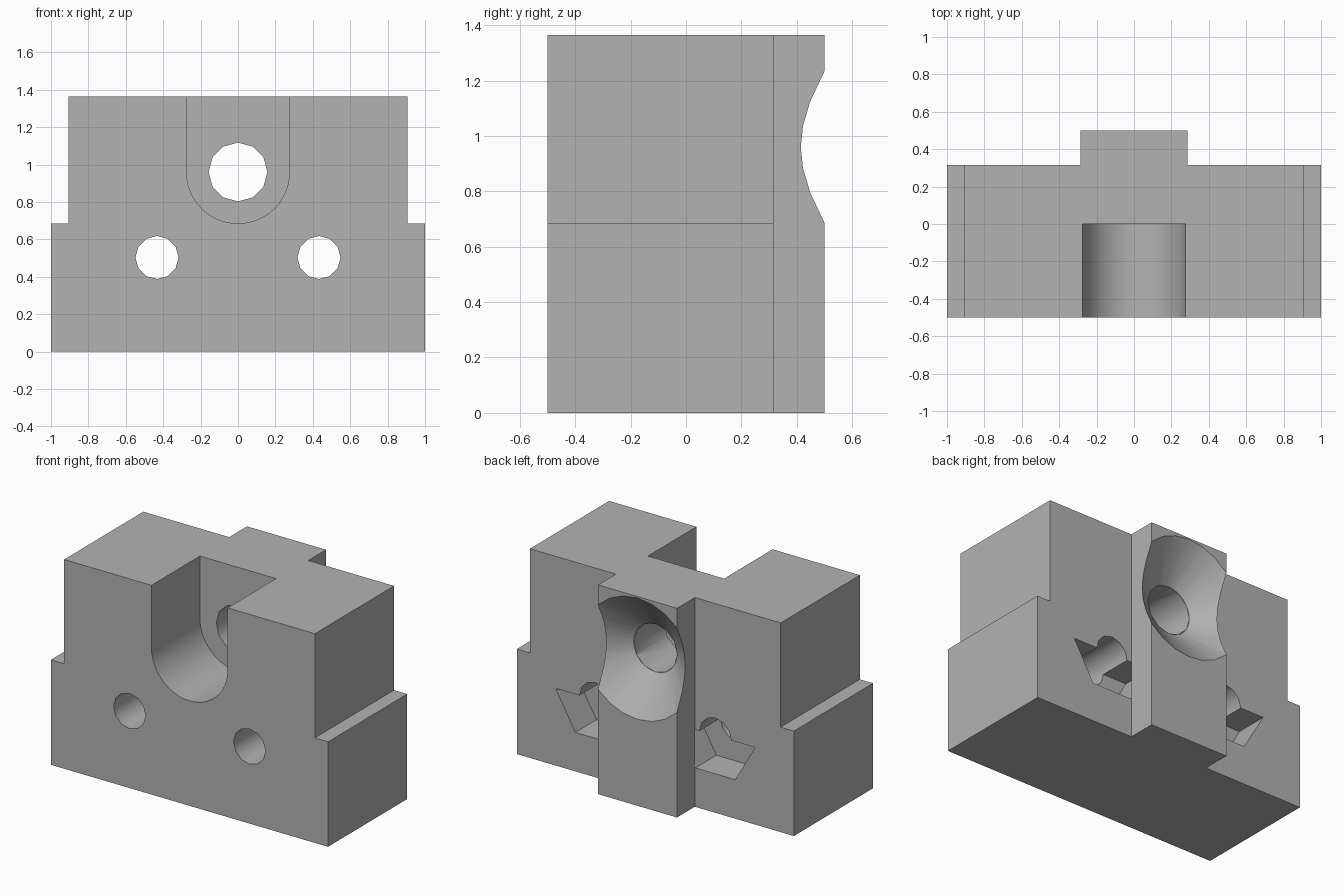
import bpy, bmesh, math
from mathutils import Matrix, Vector

cube = bpy.data.objects.get("Cube")
if cube:
    bpy.data.objects.remove(cube, do_unlink=True)

grey = bpy.data.materials.new("Plain grey")
grey.use_nodes = True
grey.diffuse_color = (0.45, 0.45, 0.45, 1)
grey.node_tree.nodes["Principled BSDF"].inputs["Base Color"].default_value = grey.diffuse_color

FRONT, BACK, REAR = -0.5, 0.316, 0.5   # front face, main back face, rib face
HEIGHT, STEP_Z, BORE_Z = 1.365, 0.685, 0.96
HOLE_X, HOLE_Z = 0.433, 0.503


def finish(bm, name):
    bmesh.ops.recalc_face_normals(bm, faces=bm.faces)
    mesh = bpy.data.meshes.new(name)
    bm.to_mesh(mesh)
    bm.free()
    mesh.materials.append(grey)
    obj = bpy.data.objects.new(name, mesh)
    bpy.context.collection.objects.link(obj)
    return obj


def prism(name, outline, y0, y1):
    """Extrude an outline given in x and z from y0 to y1."""
    bm = bmesh.new()
    face = bm.faces.new([bm.verts.new((x, y0, z)) for x, z in outline])
    moved = bmesh.ops.extrude_face_region(bm, geom=[face])["geom"]
    bmesh.ops.translate(bm, vec=Vector((0, y1 - y0, 0)),
                        verts=[v for v in moved if isinstance(v, bmesh.types.BMVert)])
    return finish(bm, name)


def cone(name, x, z, y0, y1, r0, r1, sides):
    """Round cutter along y; the first rim point lies on the x axis."""
    bm = bmesh.new()
    bmesh.ops.create_cone(bm, cap_ends=True, segments=sides,
                          radius1=r0, radius2=r1, depth=y1 - y0)
    turn = Matrix.Rotation(-math.pi / 2, 4, "X")
    bmesh.ops.transform(bm, verts=bm.verts,
                        matrix=Matrix.Translation((x, (y0 + y1) / 2, z)) @ turn)
    return finish(bm, name)


def arc(x, z, r, start, end, steps):
    angles = [math.radians(start + (end - start) * i / steps) for i in range(steps + 1)]
    return [(x + r * math.cos(a), z + r * math.sin(a)) for a in angles]


def combine(target, tool, operation):
    mod = target.modifiers.new(tool.name, "BOOLEAN")
    mod.operation = operation
    mod.solver = "EXACT"
    mod.object = tool
    bpy.context.view_layer.objects.active = target
    bpy.ops.object.modifier_apply(modifier=mod.name)
    bpy.data.objects.remove(tool, do_unlink=True)


# Stepped main block
half = [(1, 0), (1, STEP_Z), (0.905, STEP_Z), (0.905, HEIGHT)]
block = prism("mounting_block", half + [(-x, z) for x, z in reversed(half)], FRONT, BACK)

# Half-hexagon nut pockets open at the back
for side in (-1, 1):
    pocket = prism("nut_pocket", arc(side * HOLE_X, HOLE_Z, 0.287, 180, 360, 3), 0.1, BACK + 0.1)
    combine(block, pocket, "DIFFERENCE")

# Vertical rib on the back, sunk slightly into the block above the pockets
w = 0.285
rib = prism("rear_rib", [(-w, 0), (w, 0), (w, HEIGHT), (-w, HEIGHT)], BACK, REAR)
combine(block, rib, "UNION")

# Round-bottomed slot in the front
r = 0.275
slot = prism("front_slot", arc(0, BORE_Z, r, 180, 360, 32) + [(r, HEIGHT + 0.1), (-r, HEIGHT + 0.1)],
             FRONT - 0.1, 0)
combine(block, slot, "DIFFERENCE")

# Screw holes and the central bore
for x, z, radius in ((-HOLE_X, HOLE_Z, 0.115), (HOLE_X, HOLE_Z, 0.115), (0, BORE_Z, 0.157)):
    end = BACK + 0.1 if z == BORE_Z else BACK
    hole = cone("through_hole", x, z, FRONT - 0.1, end, radius, radius, 12)
    combine(block, hole, "DIFFERENCE")

# Funnel in the rib, continued a little past its face
slope = (0.396 - 0.157) / (REAR - BACK)
funnel = cone("rear_funnel", 0, BORE_Z, BACK, REAR + 0.1, 0.157, 0.396 + slope * 0.1, 24)
combine(block, funnel, "DIFFERENCE")

# Soft round surfaces, sharp corners
bpy.ops.object.select_all(action="DESELECT")
block.select_set(True)
bpy.context.view_layer.objects.active = block
bpy.ops.object.shade_smooth_by_angle(angle=math.radians(32))
